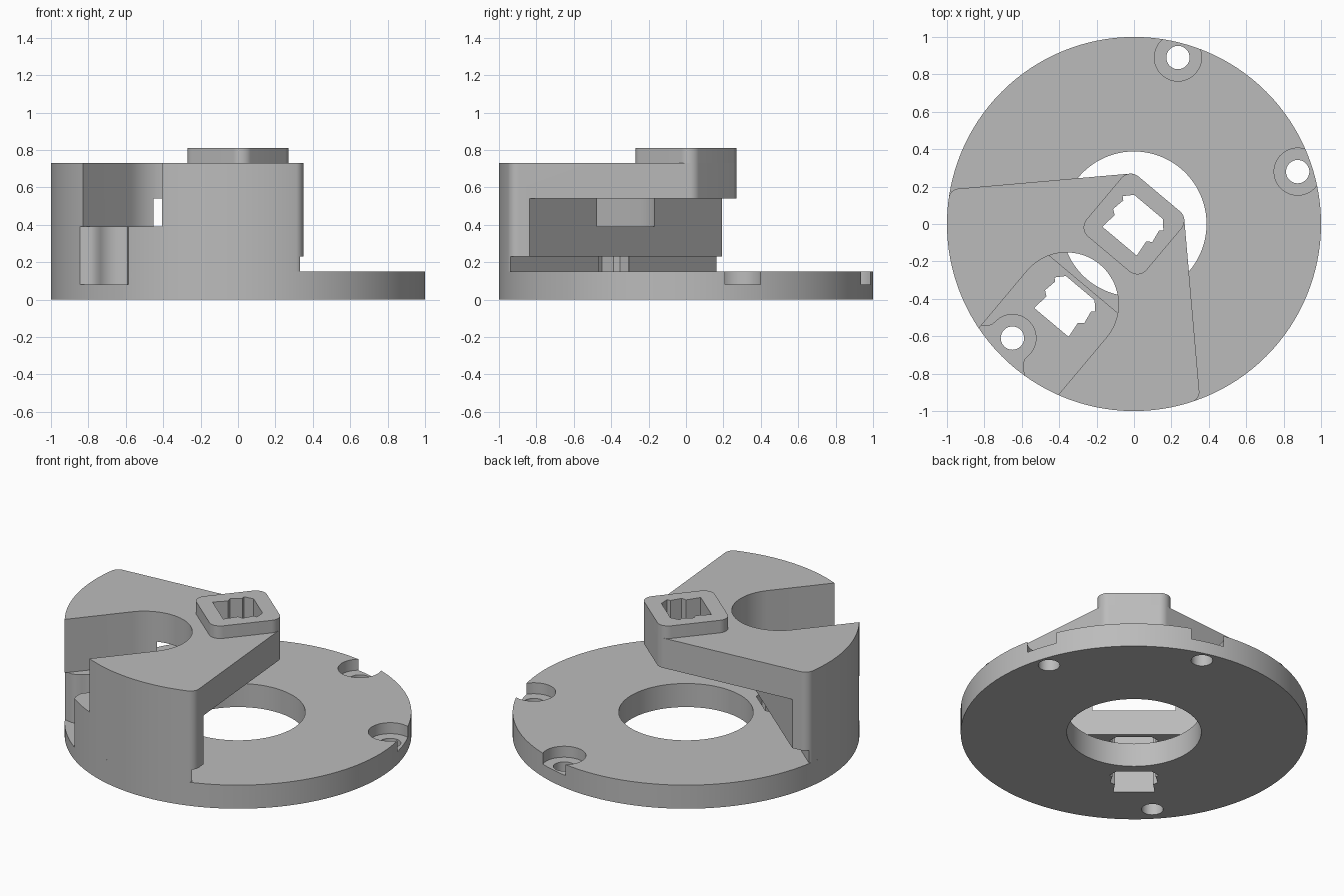
import bpy
import bmesh
from math import sin, cos, atan2, hypot, radians, sqrt, pi

old = bpy.data.objects.get("Cube")
if old:
    bpy.data.objects.remove(old, do_unlink=True)

grey = bpy.data.materials.new("plain grey")
grey.use_nodes = True
grey.diffuse_color = (0.5, 0.5, 0.5, 1)
grey.node_tree.nodes["Principled BSDF"].inputs["Base Color"].default_value = (0.5, 0.5, 0.5, 1)

AXIS = radians(230)  # direction the wedge housing points


def arc(cx, cy, r, a0, a1, n=12):
    return [(cx + r * cos(a0 + (a1 - a0) * i / n), cy + r * sin(a0 + (a1 - a0) * i / n))
            for i in range(n + 1)]


def circle(r, n=48, cx=0.0, cy=0.0):
    return arc(cx, cy, r, 0, 2 * pi, n)[:-1]


def mirrored(half):
    return half + [(x, -y) for x, y in reversed(half)]


def prism(name, profile, z0, z1, angle=AXIS, centre=(0, 0)):
    """Extrude a flat profile, turned by angle and moved to centre."""
    c, s = cos(angle), sin(angle)
    bm = bmesh.new()
    ring = [bm.verts.new((centre[0] + x * c - y * s, centre[1] + x * s + y * c, z0))
            for x, y in profile]
    face = bm.faces.new(ring)
    top = bmesh.ops.extrude_face_region(bm, geom=[face])["geom"]
    bmesh.ops.translate(bm, vec=(0, 0, z1 - z0),
                        verts=[v for v in top if isinstance(v, bmesh.types.BMVert)])
    bmesh.ops.recalc_face_normals(bm, faces=bm.faces)
    mesh = bpy.data.meshes.new(name)
    bm.to_mesh(mesh)
    bm.free()
    mesh.materials.append(grey)
    obj = bpy.data.objects.new(name, mesh)
    bpy.context.collection.objects.link(obj)
    return obj


def select(obj):
    bpy.ops.object.select_all(action='DESELECT')
    obj.select_set(True)
    bpy.context.view_layer.objects.active = obj


def cut(obj, cutters):
    select(obj)
    for cutter in cutters:
        cutter.hide_render = True
        mod = obj.modifiers.new("cut", 'BOOLEAN')
        mod.operation = 'DIFFERENCE'
        mod.solver = 'EXACT'
        mod.object = cutter
        bpy.ops.object.modifier_apply(modifier=mod.name)


# Wedge outline: rounded tip, 45 degree sides, filleted into the rim
tip, tip_r, fillet = 0.145, 0.065, 0.055
offset = 2 * tip + (tip_r - fillet) * sqrt(2)
fu = (-offset + sqrt(2 * (1 - fillet) ** 2 - offset ** 2)) / 2
fv = fu + offset
rim = atan2(fv, fu)
wedge = mirrored(arc(-tip, tip, tip_r, pi, 0.75 * pi)
                 + arc(fu, fv, fillet, 0.75 * pi, rim)
                 + arc(0, 0, 1, rim, 0.02, 32))

# Solid parts
base = prism("base_plate", circle(1, 128), 0, 0.15, 0)
housing = prism("wedge_housing", wedge, 0.15, 0.73)
square = []
for k, (sx, sy) in enumerate([(1, 1), (-1, 1), (-1, -1), (1, -1)]):
    square += arc(sx * tip, sy * tip, tip_r, k * pi / 2, (k + 1) * pi / 2)
boss = prism("top_boss", square, 0.73, 0.81)

# Keyed socket outline
socket = mirrored([(-0.12, 0.1), (-0.075, 0.142), (-0.06, 0.125), (0.01, 0.137),
                   (0.03, 0.11), (0.12, 0.12)])
c, s = cos(AXIS), sin(AXIS)
upper_socket = prism("upper_socket_cutter", socket, 0.5, 0.9)
lower_socket = prism("lower_socket_cutter", socket, -0.1, 0.5, AXIS, (0.567 * c, 0.567 * s))


# Clearance under the arm and the open pocket
def box(u):
    return [(-1, -1.5), (u, -1.5), (u, 1.5), (-1, 1.5)]


arm_gap = prism("arm_gap_cutter", box(0.42), 0.1, 0.54)
low_gap = prism("low_gap_cutter", box(0.505), 0.1, 0.23)
pocket_r = 0.277
pocket = prism("pocket_cutter",
               arc(0.56, 0, pocket_r, pi / 2, 1.5 * pi, 40) + [(1.3, -pocket_r), (1.3, pocket_r)],
               0.39, 0.9)

# Screw holes with counterbores; the one in the housing opens through the rim
centre_hole = prism("centre_hole_cutter", circle(0.388, 96), -0.1, 0.3)
screws, bores = [], []
for x, y, enclosed in [(0.235, 0.89, False), (0.875, 0.28, False), (-0.65, -0.61, True)]:
    turn = atan2(y, x)
    screws.append(prism("screw_cutter", circle(0.0625, 32), -0.1, 0.3, turn, (x, y)))
    outline = circle(0.126)
    if enclosed:
        outline = mirrored(arc(0, 0, 0.126, pi - 0.05, pi / 2, 16)
                           + [(0.03, 0.127), (0.055, 0.14), (0.075, 0.165), (0.09, 0.19), (0.3, 0.19)])
    bores.append(prism("bore_cutter", outline, 0.08, 0.391 if enclosed else 0.3, turn, (x, y)))

cut(base, [centre_hole, lower_socket] + screws + bores)
cut(housing, [arm_gap, low_gap, pocket, upper_socket, lower_socket, bores[2]])
cut(boss, [upper_socket])

for helper in [centre_hole, lower_socket, upper_socket, arm_gap, low_gap, pocket] + screws + bores:
    bpy.data.objects.remove(helper, do_unlink=True)

for part in (base, housing, boss):
    select(part)
    bpy.ops.object.shade_smooth_by_angle(angle=radians(30))
